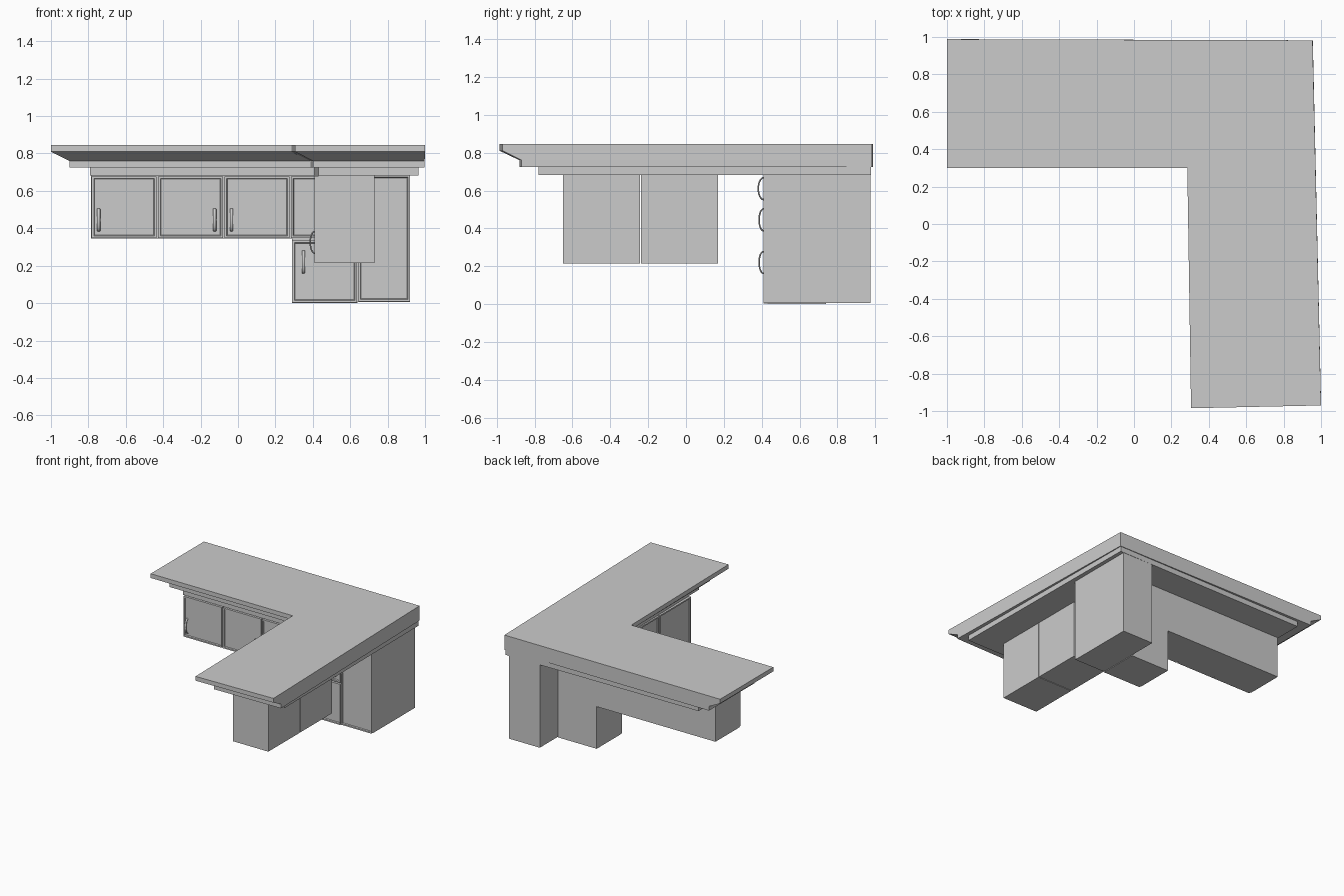
import bpy, bmesh, math
from mathutils import Vector

cube = bpy.data.objects.get("Cube")
if cube:
    bpy.data.objects.remove(cube)

paint = bpy.data.materials.new("cabinet_grey")
paint.use_nodes = True
GREY = (0.6, 0.6, 0.6, 1)
paint.diffuse_color = GREY
paint.node_tree.nodes["Principled BSDF"].inputs["Base Color"].default_value = GREY


def finish(bm, name):
    bmesh.ops.recalc_face_normals(bm, faces=bm.faces[:])
    mesh = bpy.data.meshes.new(name)
    bm.to_mesh(mesh)
    bm.free()
    obj = bpy.data.objects.new(name, mesh)
    bpy.context.collection.objects.link(obj)
    mesh.materials.append(paint)
    return obj


def box(name, lo, hi, panel=None, frame=0.016):
    """Box between two corners; the side facing `panel` gets a recessed panel."""
    bm = bmesh.new()
    bmesh.ops.create_cube(bm, size=1)
    for v in bm.verts:
        v.co = Vector([(lo[i] + hi[i]) / 2 + v.co[i] * (hi[i] - lo[i]) for i in range(3)])
    if panel:
        bm.normal_update()
        face = [f for f in bm.faces if f.normal.dot(Vector(panel)) > 0.9]
        bmesh.ops.inset_region(bm, faces=face, thickness=frame)
        bmesh.ops.inset_region(bm, faces=face, thickness=0.006, depth=-0.008)
    return finish(bm, name)


def loft(name, rings):
    """Closed solid through stacked (outline, z) rings."""
    bm = bmesh.new()
    loops = [[bm.verts.new((x, y, z)) for x, y in outline] for outline, z in rings]
    for a, b in zip(loops, loops[1:]):
        for i in range(len(a)):
            j = (i + 1) % len(a)
            bm.faces.new((a[i], a[j], b[j], b[i]))
    bm.faces.new(loops[0])
    bm.faces.new(loops[-1])
    return finish(bm, name)


def handle(name, base, out, bulge=0.024, half=0.058):
    """Arched upright pull, swept as an oval section, wider in the middle."""
    base, out = Vector(base), Vector(out)
    side = out.cross(Vector((0, 0, 1)))
    steps, sides = 12, 8
    bm = bmesh.new()
    loops = []
    for s in range(steps + 1):
        t = math.pi * s / steps
        mid = base + Vector((0, 0, -half * math.cos(t))) + out * bulge * math.sin(t)
        along = Vector((0, 0, half * math.sin(t))) + out * bulge * math.cos(t)
        up = along.normalized().cross(side)
        loops.append([bm.verts.new(mid + side * 0.009 * math.cos(a) + up * 0.004 * math.sin(a))
                      for a in (math.tau * k / sides for k in range(sides))])
    for a, b in zip(loops, loops[1:]):
        for i in range(sides):
            j = (i + 1) % sides
            bm.faces.new((a[i], a[j], b[j], b[i]))
    bm.faces.new(loops[0])
    bm.faces.new(loops[-1])
    obj = finish(bm, name)
    for p in obj.data.polygons:
        p.use_smooth = len(p.vertices) == 4


# Crown moulding: lip, sloped cove and band around the L
lip = [(-1, .988), (.955, .982), (1, -.97), (.305, -.985), (.285, .30), (-1, .30)]
band = [(-.9, .988), (.956, .982), (.998, -.87), (.40, -.88), (.388, .40), (-.9, .40)]
frieze = [(-.79, .965), (.95, .978), (.965, -.78), (.43, -.78), (.41, .42), (-.79, .42)]
loft("crown_moulding", [(lip, .845), (lip, .81), (band, .76), (band, .725)])
loft("frieze", [(frieze, .73), (frieze, .683)])

FRONT, SIDE = (0, -1, 0), (-1, 0, 0)
face_y, door, back_y = .41, .02, .74

# Wall cabinets along the back run
edges = [-.785, -.43, -.075, .28, .64]
box("wall_cabinet", (edges[0], face_y + door, .345), (edges[-1], back_y, .685))
pulls = [edges[0] + .04, edges[2] - .05, edges[2] + .04, edges[4] - .05]
for i, x in enumerate(pulls):
    box(f"wall_door_{i + 1}", (edges[i] + .003, face_y, .348),
        (edges[i + 1] - .005, face_y + door, .678), FRONT)
    handle(f"wall_handle_{i + 1}", (x, face_y, .445), FRONT)

# Low cabinet under the last wall cabinet
box("low_cabinet", (.29, face_y + door, 0), (.64, back_y, .345))
box("low_door", (.29, face_y, .003), (.637, face_y + door, .335), FRONT)
handle("low_handle", (.35, face_y, .22), FRONT)

# Tall corner cabinet
box("tall_cabinet", (.64, face_y + door, .005), (.92, .975, .69))
box("tall_door", (.643, face_y, .008), (.92, face_y + door, .685), FRONT)
handle("tall_handle", (.69, face_y, .61), FRONT, .028)

# Hanging pair of cabinets on the side run
for i, (y0, y1, grip) in enumerate([(-.65, -.243, -.285), (-.237, .17, -.195)]):
    box(f"hanging_cabinet_{i + 1}", (.41 + door, y0, .215), (.73, y1, .69))
    box(f"hanging_door_{i + 1}", (.41, y0, .215), (.41 + door, y1, .68), SIDE)
    handle(f"hanging_handle_{i + 1}", (.41, grip, .325), SIDE)
